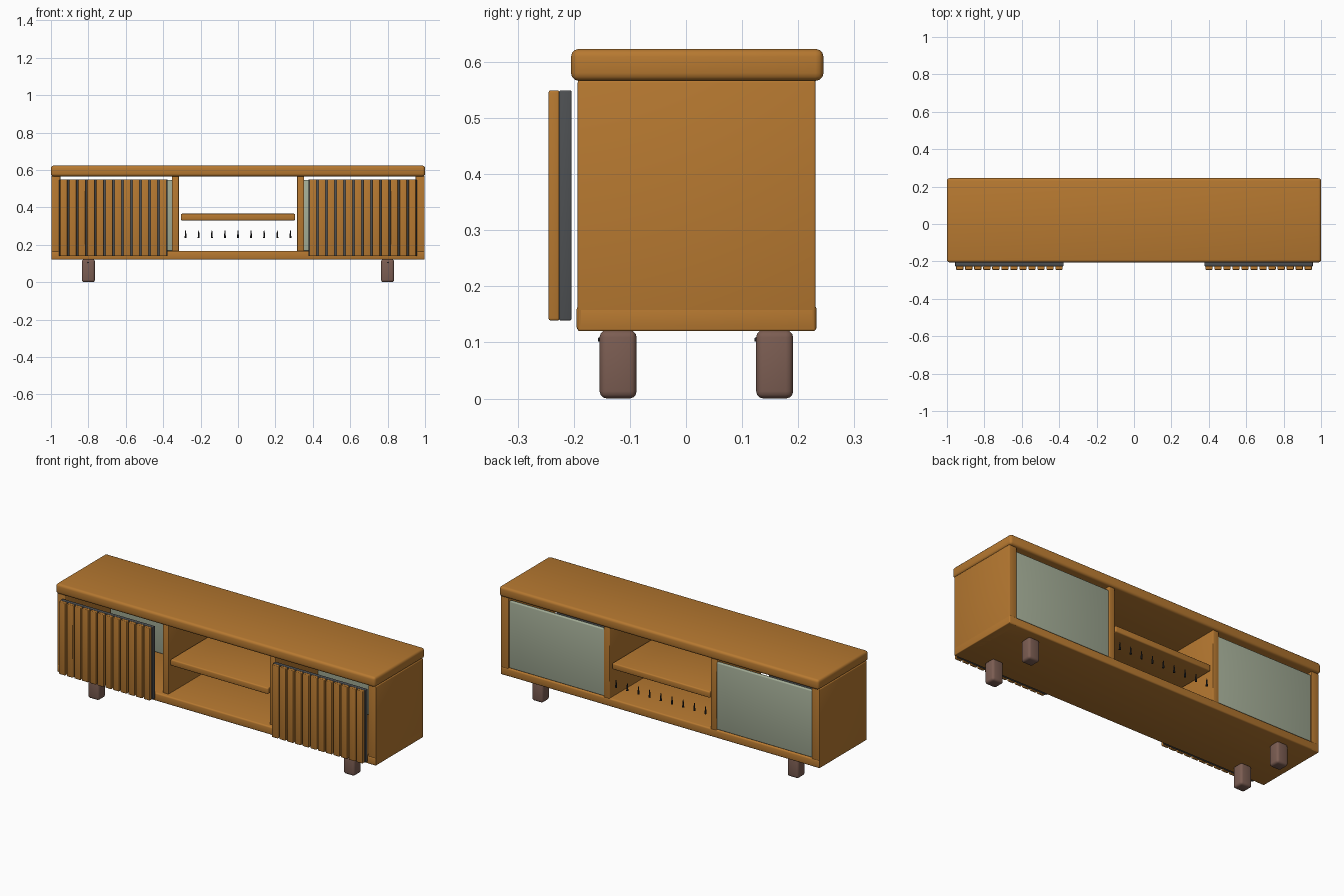
import bpy, bmesh
from mathutils import Matrix

if "Cube" in bpy.data.objects:
    bpy.data.objects.remove(bpy.data.objects["Cube"])


def material(name, rgb):
    m = bpy.data.materials.new(name)
    m.diffuse_color = (*rgb, 1)
    m.use_nodes = True
    m.node_tree.nodes["Principled BSDF"].inputs["Base Color"].default_value = m.diffuse_color
    return m


WOOD = material("warm wood", (0.47, 0.19, 0.03))
SAGE = material("sage panel", (0.37, 0.42, 0.31))
LEG = material("brown leg", (0.20, 0.11, 0.085))
GREY = material("dark grey", (0.075, 0.08, 0.085))
BLACK = material("black", (0.02, 0.02, 0.022))


def finish(name, bm, mat):
    me = bpy.data.meshes.new(name)
    bm.to_mesh(me)
    bm.free()
    ob = bpy.data.objects.new(name, me)
    bpy.context.collection.objects.link(ob)
    me.materials.append(mat)
    bpy.context.view_layer.objects.active = ob
    for o in bpy.context.selected_objects:
        o.select_set(False)
    ob.select_set(True)
    bpy.ops.object.shade_smooth_by_angle(angle=0.6)
    return ob


def box(name, x, y, z, mat, bevel=0.004):
    """Rounded box from (min, max) ranges."""
    bm = bmesh.new()
    bmesh.ops.create_cube(bm, size=1)
    for v in bm.verts:
        for i, (lo, hi) in enumerate((x, y, z)):
            v.co[i] = lo if v.co[i] < 0 else hi
    bmesh.ops.bevel(bm, geom=bm.edges[:], offset=bevel, segments=3,
                    profile=0.5, affect='EDGES')
    return finish(name, bm, mat)


def cone(name, loc, r1, r2, depth, mat, axis=None):
    bm = bmesh.new()
    m = Matrix.Translation(loc)
    if axis:
        m = m @ Matrix.Rotation(1.5708, 4, axis)
    bmesh.ops.create_cone(bm, cap_ends=True, segments=10, radius1=r1,
                          radius2=r2, depth=depth, matrix=m)
    return finish(name, bm, mat)


def span(s, a, b):
    return tuple(sorted((s * a, s * b)))


# Carcass
box("top_board", (-1, 1), (-0.205, 0.245), (0.566, 0.623), WOOD, 0.014)
box("bottom_board", (-0.998, 0.998), (-0.195, 0.233), (0.12, 0.166), WOOD, 0.008)
box("middle_shelf", (-0.306, 0.306), (-0.17, 0.225), (0.33, 0.366), WOOD, 0.007)

for s, side in ((-1, "left"), (1, "right")):
    box(side + "_side_panel", span(s, 0.95, 0.998), (-0.193, 0.231), (0.12, 0.567), WOOD, 0.004)
    box(side + "_divider", span(s, 0.316, 0.354), (-0.17, 0.231), (0.16, 0.568), WOOD, 0.004)
    box(side + "_back_panel", span(s, 0.35, 0.948), (0.208, 0.228), (0.167, 0.546), SAGE, 0.005)

    # Slatted door: dark backing with twelve slats
    box(side + "_door_backing", span(s, 0.376, 0.956), (-0.226, -0.204), (0.139, 0.549), GREY, 0.003)
    for i in range(12):
        c = 0.401 + i * 0.0482
        box(f"{side}_door_slat_{i}", span(s, c - 0.0195, c + 0.0195),
            (-0.245, -0.225), (0.139, 0.549), WOOD, 0.004)

    # Legs with a small screw on the front face
    for y, pos in ((-0.121, "front"), (0.158, "back")):
        box(f"{side}_{pos}_leg", (s * 0.8 - 0.035, s * 0.8 + 0.035),
            (y - 0.033, y + 0.033), (0, 0.122), LEG, 0.013)
        cone(f"{side}_{pos}_screw", (s * 0.8, y - 0.033, 0.105), 0.005, 0.003, 0.006, BLACK, 'X')

# Row of small dark cable pegs at the open back
for i in range(9):
    cone(f"cable_peg_{i}", ((i - 4) * 0.07, 0.225, 0.256), 0.006, 0.002, 0.042, BLACK)
